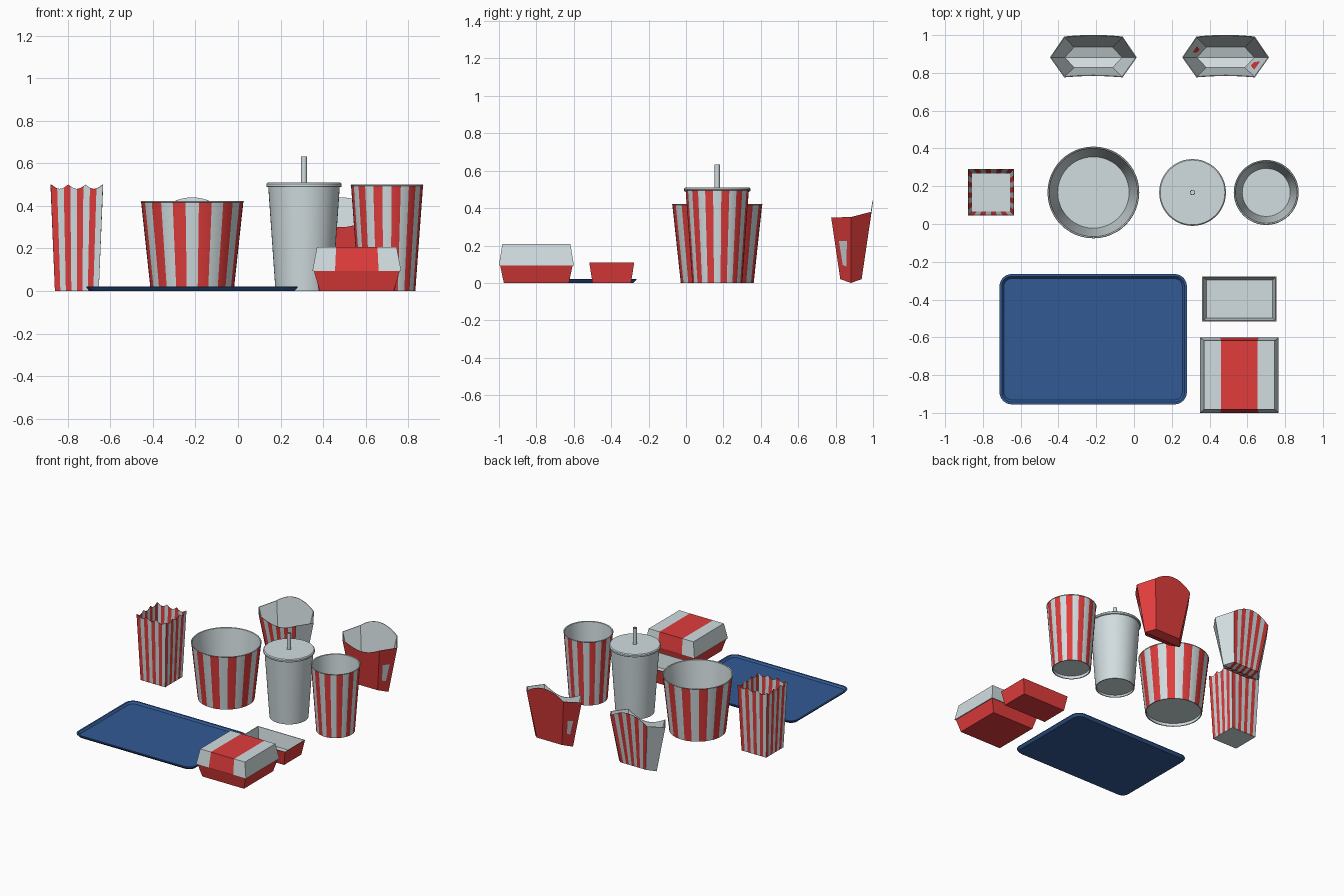
import bpy, bmesh, math

if "Cube" in bpy.data.objects:
    bpy.data.objects.remove(bpy.data.objects["Cube"])


def material(name, rgb):
    m = bpy.data.materials.new(name)
    m.diffuse_color = (*rgb, 1)
    m.use_nodes = True
    m.node_tree.nodes["Principled BSDF"].inputs["Base Color"].default_value = m.diffuse_color
    return m


WHITE = material("paper_white", (0.64, 0.72, 0.74))
RED = material("paper_red", (0.75, 0.045, 0.045))
BLUE = material("tray_blue", (0.032, 0.102, 0.30))


def loft(name, center, rings, mats, rule=lambda row, col: 0, smooth=True):
    """Skin closed rings in order; rings collapsed to a line or point act as caps."""
    bm = bmesh.new()
    cx, cy = center
    rows = [[bm.verts.new((x + cx, y + cy, z)) for x, y, z in ring] for ring in rings]
    n = len(rows[0])
    for r in range(len(rows) - 1):
        for c in range(n):
            d = (c + 1) % n
            f = bm.faces.new((rows[r][c], rows[r][d], rows[r + 1][d], rows[r + 1][c]))
            f.material_index = rule(r, c)
    bmesh.ops.remove_doubles(bm, verts=bm.verts, dist=0.00005)
    bmesh.ops.recalc_face_normals(bm, faces=bm.faces)
    me = bpy.data.meshes.new(name)
    bm.to_mesh(me)
    bm.free()
    for m in mats:
        me.materials.append(m)
    ob = bpy.data.objects.new(name, me)
    bpy.context.collection.objects.link(ob)
    if smooth:
        bpy.ops.object.select_all(action='DESELECT')
        ob.select_set(True)
        bpy.context.view_layer.objects.active = ob
        bpy.ops.object.shade_smooth_by_angle(angle=math.radians(25))
    return ob


def circle(r, z, n=48):
    # starts half a stripe left of the front direction
    a0 = -math.pi / 2 - math.pi / 24
    return [(r * math.cos(a0 + 2 * math.pi * i / n), r * math.sin(a0 + 2 * math.pi * i / n), z)
            for i in range(n)]


def rect(hx, hy, z):
    return [(-hx, -hy, z), (hx, -hy, z), (hx, hy, z), (-hx, hy, z)]


def flat(ring, z=None):
    """Collapse a ring onto its x axis, to close a cap."""
    return [(x, 0, p if z is None else z) for x, y, p in ring]


def open_cup(name, center, r0, r1, h, mats, rule):
    t, base = 0.007, 0.022
    rings = [circle(0, base), circle(r0 - t, base), circle(r0 - t, 0), circle(r0, 0),
             circle(r1 - 0.003, h - 0.006), circle(r1, h - 0.003), circle(r1 - 0.003, h),
             circle(r1 - t - 0.002, h - 0.003), circle(r0 - t + 0.001, base + 0.005),
             circle(0, base + 0.005)]
    return loft(name, center, rings, mats, rule)


# Striped bucket and striped cup: twelve red stripes on the outer wall only
def stripe(row, col):
    return 1 if row == 3 and (col // 2) % 2 else 0


open_cup("popcorn_bucket", (-0.215, 0.167), 0.195, 0.243, 0.422, [WHITE, RED], stripe)
open_cup("striped_cup", (0.70, 0.167), 0.133, 0.172, 0.50, [WHITE, RED], stripe)

# Soda cup with lid and straw
S = (0.31, 0.167)
loft("soda_cup", S, [circle(0, 0.015), circle(0.127, 0.015), circle(0.127, 0),
                     circle(0.134, 0), circle(0.168, 0.49), circle(0, 0.49)], [WHITE])
loft("soda_lid", S, [circle(0, 0.488), circle(0.174, 0.488), circle(0.177, 0.492),
                     circle(0.177, 0.503), circle(0.171, 0.509), circle(0, 0.509)], [WHITE])
loft("straw", S, [circle(0.014, 0.50, 16), circle(0.014, 0.632, 16), circle(0.010, 0.632, 16),
                  circle(0.010, 0.56, 16), circle(0, 0.56, 16)], [WHITE])


# Square popcorn box with three scallops on each side
def square(h, z, scallop=0.0, n=24):
    pts = []
    for side in range(4):
        ca, sa = [(1, 0), (0, 1), (-1, 0), (0, -1)][side]
        for i in range(n):
            t = i / n
            x, y = (2 * t - 1) * h, -h
            dip = scallop * math.sin(math.pi * ((t * 3) % 1))
            pts.append((ca * x - sa * y, sa * x + ca * y, z - dip))
    return pts


loft("popcorn_box", (-0.757, 0.167),
     [square(0, 0), square(0.103, 0), square(0.123, 0.50, 0.02), square(0.119, 0.50, 0.02),
      square(0.100, 0.008), square(0, 0.008)],
     [WHITE, RED], lambda r, c: 1 if 1 <= r <= 3 and (c // 3) % 2 == 0 else 0, False)

# Fries cartons: six-sided, high curved back, dipped front
COLS = 18


def carton_ring(tip, half, yb, yf, tip_z, back_z, front_z):
    us = [1 - 2 * i / COLS for i in range(COLS + 1)]
    pts = [(tip, 0, tip_z)]
    pts += [(half * u, yb(back_z(u)), back_z(u)) for u in us]
    pts += [(-tip, 0, tip_z)]
    pts += [(-half * u, yf(front_z(u)), front_z(u)) for u in us]
    return pts


def carton(name, center, rule):
    def walls(t):
        return (lambda z: 0.057 - t + 0.148 * (z - 0.02),
                lambda z: -0.057 + t - 0.148 * (z - 0.02))

    def low(t, z):
        return carton_ring(0.157 - 1.4 * t, 0.105 - 0.7 * t, *walls(t), z - 0.02,
                           lambda u: z, lambda u: z)

    def high(t):
        return carton_ring(0.230 - 1.4 * t, 0.155 - 0.7 * t, *walls(t), 0.352,
                           lambda u: 0.44 - 0.06 * u * u,
                           lambda u: 0.35 - 0.05 * math.cos(math.pi * u / 2))
    bottom, floor = low(0, 0.02), low(0.004, 0.027)
    loft(name, center, [flat(bottom, 0), bottom, high(0), high(0.004), floor,
                        flat(floor, 0.007)], [WHITE, RED], rule)


def carton_stripe(row, col):
    k = (col - 1) % (COLS + 2)
    return 1 if row < 2 and k < COLS and (k // 2) % 2 == 0 else 0


carton("striped_fries_carton", (-0.215, 0.882), carton_stripe)
carton("red_fries_carton", (0.485, 0.882), lambda r, c: 1 if r < 2 else 0)


# Serving tray with rounded corners and raised rim
def rounded(inset, z, n=8):
    hx, hy, rad = 0.496 - inset, 0.345 - inset, max(0.065 - inset, 0.01)
    pts = []
    for q, (sx, sy) in enumerate([(1, 1), (-1, 1), (-1, -1), (1, -1)]):
        for i in range(n + 1):
            a = math.pi / 2 * (q + i / n)
            pts.append((sx * (hx - rad) + rad * math.cos(a),
                        sy * (hy - rad) + rad * math.sin(a), z))
    return pts


under, inside = rounded(0.016, 0), rounded(0.024, 0.008)
loft("serving_tray", (-0.216, -0.61),
     [flat(under), under, rounded(0, 0.017), rounded(0, 0.021), rounded(0.012, 0.021),
      inside, flat(inside)], [BLUE])

# Open snack tray: red outside, white inside
b, f = rect(0.178, 0.103, 0), rect(0.175, 0.100, 0.006)
loft("snack_tray", (0.558, -0.397),
     [flat(b), b, rect(0.197, 0.120, 0.109), rect(0.192, 0.115, 0.109), f, flat(f)],
     [WHITE, RED], lambda r, c: 1 if r < 2 else 0, False)

# Closed burger box: red base and white lid with a red band across it
B = (0.558, -0.80)
b, t = rect(0.174, 0.174, 0), rect(0.203, 0.195, 0.10)
loft("burger_box_base", B, [flat(b), b, t, flat(t)], [RED], smooth=False)


def lid_ring(hx, hy, z, band):
    xs = (-hx, -band, band, hx)
    return [(x, -hy, z) for x in xs] + [(x, hy, z) for x in reversed(xs)]


lo, hi = lid_ring(0.208, 0.20, 0.094, 0.102), lid_ring(0.187, 0.182, 0.208, 0.097)
loft("burger_box_lid", B, [flat(lo), lo, lid_ring(0.207, 0.199, 0.102, 0.102), hi, flat(hi)],
     [WHITE, RED], lambda r, c: 1 if c in (1, 5) else 0, False)
